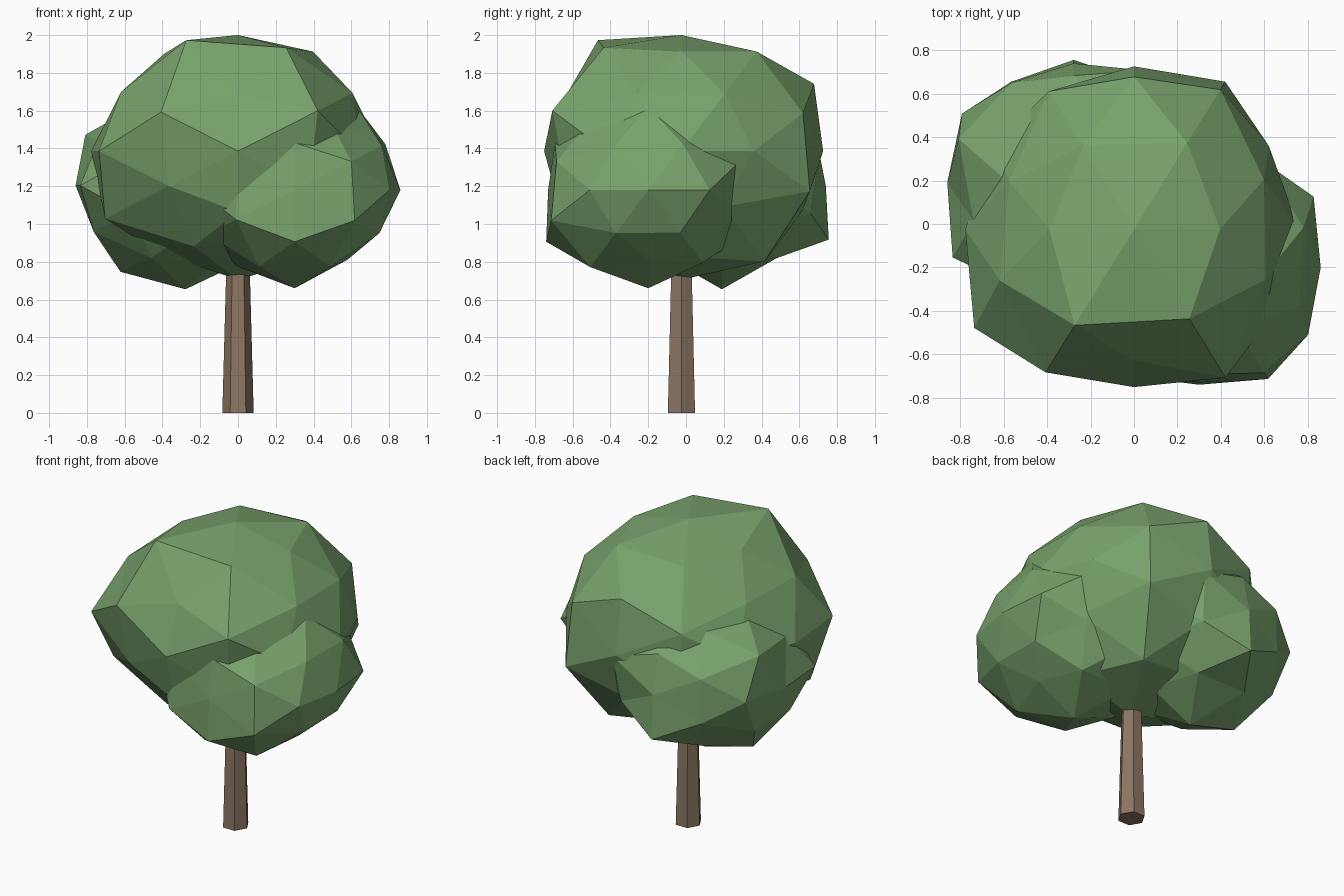
import bpy, bmesh, math
from itertools import product
from mathutils import Vector

if "Cube" in bpy.data.objects:
    bpy.data.objects.remove(bpy.data.objects["Cube"])


def srgb(r, g, b):
    def lin(c):
        c /= 255
        return c / 12.92 if c <= 0.04045 else ((c + 0.055) / 1.055) ** 2.4
    return (lin(r), lin(g), lin(b), 1)


def material(name, colour):
    m = bpy.data.materials.new(name)
    m.diffuse_color = colour
    m.use_nodes = True
    m.node_tree.nodes["Principled BSDF"].inputs["Base Color"].default_value = m.diffuse_color
    return m


leaf = material("leaf green", srgb(120, 162, 108))
bark = material("bark brown", srgb(141, 118, 98))


def add_object(name, bm, mat):
    bmesh.ops.recalc_face_normals(bm, faces=bm.faces[:])
    me = bpy.data.meshes.new(name)
    bm.to_mesh(me)
    bm.free()
    me.materials.append(mat)
    ob = bpy.data.objects.new(name, me)
    bpy.context.collection.objects.link(ob)
    return ob


# The 42 directions of a once-divided icosahedron, by family and sign (-, +)
FAMILIES = [(1, 0, 0), (0, 1, 0), (0, 0, 1),
            (.8507, .5257, 0), (0, .8507, .5257), (.5257, 0, .8507),
            (.809, .309, .5), (.5, .809, .309), (.309, .5, .809)]
DIRS = [Vector(s * c for s, c in zip(signs, f))
        for f in FAMILIES
        for signs in product(*[(-1, 1) if c else (1,) for c in f])]
SQUASH = 0.82


def leaf_clump(name, centre, radii):
    """Faceted ball with one radius per direction, flattened in z."""
    bm = bmesh.new()
    verts = [bm.verts.new(d) for d in DIRS]
    bmesh.ops.convex_hull(bm, input=verts)
    bmesh.ops.triangulate(bm, faces=bm.faces[:])
    for v, d, r in zip(verts, DIRS, radii):
        v.co = Vector(centre) + Vector((d.x, d.y, d.z * SQUASH)) * r
    return add_object(name, bm, leaf)


# Large crown
leaf_clump("main_crown", (0, -.024, 1.386), [
    .777, .76, .727, .75, .83, .749,
    .865, .75, .75, .73, .75, .71, .75, .825, .78, .74, .80, .755,
    .87, .765, .75, .71, .72, .75, .72, .74,
    .73, .815, .78, .785, .75, .845, .84, .795,
    .76, .885, .78, .77, .75, .825, .88, .795])

# Lower clump at the front right
leaf_clump("front_right_clump", (.30, -.20, 1.18), [
    .56, .56, .53, .55, .634, .537,
    .60, .60, .59, .62, .635, .58, .58, .58, .58, .58, .53, .63,
    .57, .57, .57, .57, .555, .57, .55, .593,
    .62, .58, .58, .58, .635, .60, .53, .60,
    .61, .58, .58, .58, .615, .58, .58, .58])

# Lower clump at the back left
leaf_clump("back_left_clump", (-.278, .19, 1.204), [
    .582, .58, .55, .55, .67, .56,
    .655, .605, .59, .59, .58, .58, .665, .58, .655, .57, .58, .58,
    .60, .57, .60, .655, .58, .58, .58, .58,
    .58, .58, .575, .57, .58, .58, .58, .64,
    .58, .58, .58, .57, .58, .58, .58, .58])

# Tapered six-sided trunk with corners on the x axis
bm = bmesh.new()
rings = [[bm.verts.new((r * math.cos(i * math.pi / 3),
                        r * math.sin(i * math.pi / 3) - .024, z))
          for i in range(6)] for r, z in ((.083, 0), (.058, .92))]
for i in range(6):
    j = (i + 1) % 6
    bm.faces.new((rings[0][i], rings[0][j], rings[1][j], rings[1][i]))
for ring in rings:
    bm.faces.new(ring)
add_object("trunk", bm, bark)
